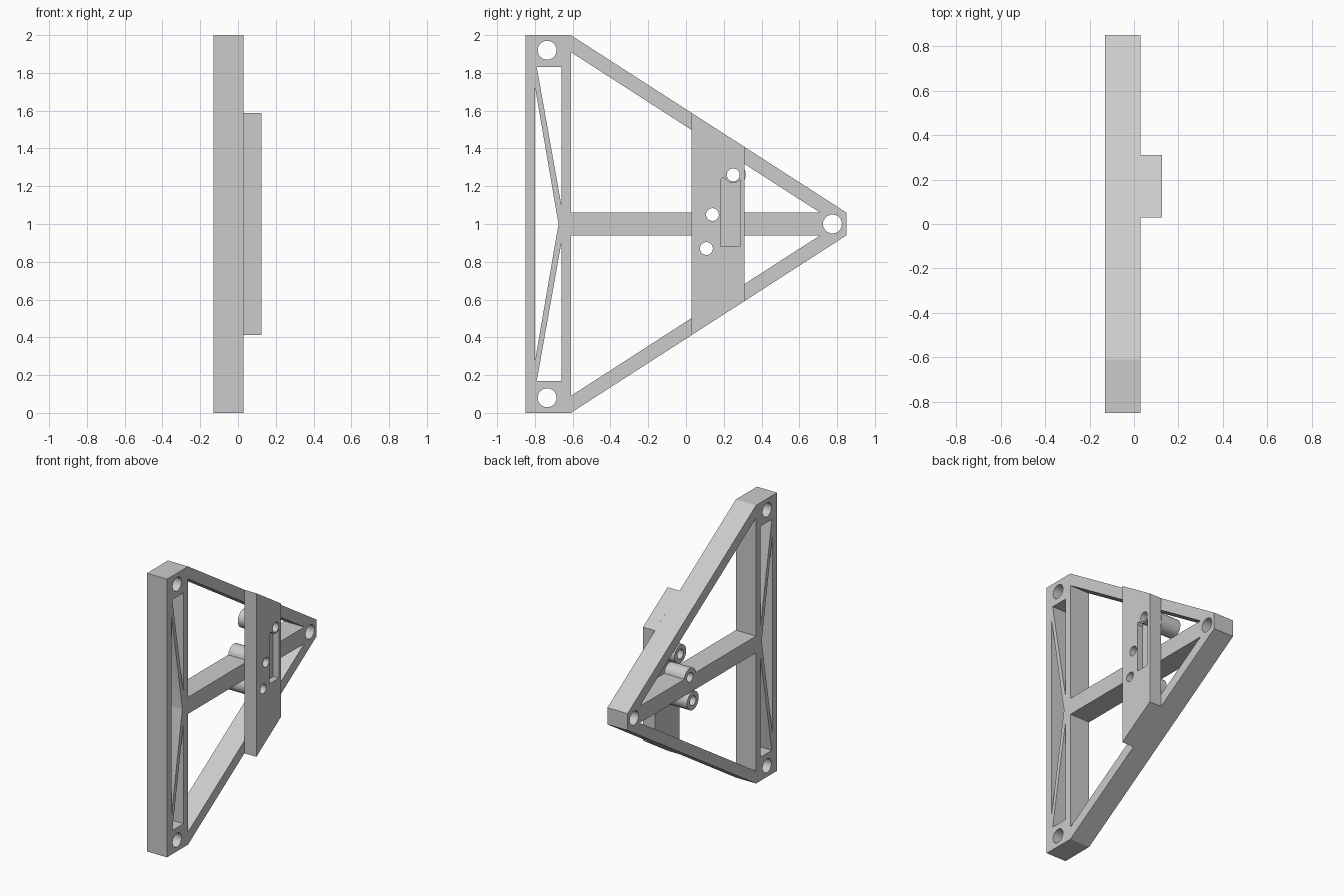
import bpy
import bmesh
from math import cos, sin, pi

cube = bpy.data.objects.get("Cube")
if cube:
    bpy.data.objects.remove(cube, do_unlink=True)

grey = bpy.data.materials.new("light grey")
grey.use_nodes = True
grey.diffuse_color = (0.6, 0.6, 0.6, 1)
grey.node_tree.nodes["Principled BSDF"].inputs["Base Color"].default_value = (0.6, 0.6, 0.6, 1)

BACK, MID, FACE = -0.13, 0.03, 0.125   # depth planes along x


def prism(name, points, x0, x1):
    """Extrude a (y, z) outline from x0 to x1."""
    bm = bmesh.new()
    base = bm.faces.new([bm.verts.new((x0, y, z)) for y, z in points])
    top = bmesh.ops.extrude_face_region(bm, geom=[base])["geom"]
    bmesh.ops.translate(bm, vec=(x1 - x0, 0, 0),
                        verts=[v for v in top if isinstance(v, bmesh.types.BMVert)])
    bmesh.ops.recalc_face_normals(bm, faces=bm.faces)
    mesh = bpy.data.meshes.new(name)
    bm.to_mesh(mesh)
    bm.free()
    mesh.materials.append(grey)
    obj = bpy.data.objects.new(name, mesh)
    bpy.context.collection.objects.link(obj)
    return obj


def circle(y, z, r, n=40):
    return [(y + r * cos(2 * pi * i / n), z + r * sin(2 * pi * i / n)) for i in range(n)]


def mirrored(points):
    return [(y, 2 - z) for y, z in points]


def cut(obj, outline, x0=-0.3, x1=0.3):
    """Subtract an extruded outline from an object."""
    cutter = prism("cutter", outline, x0, x1)
    cutter.hide_render = True
    mod = obj.modifiers.new("cut", "BOOLEAN")
    mod.operation, mod.solver, mod.object = "DIFFERENCE", "EXACT", cutter
    bpy.context.view_layer.objects.active = obj
    bpy.ops.object.modifier_apply(modifier=mod.name)
    bpy.data.objects.remove(cutter, do_unlink=True)


# Triangular frame with its openings and corner holes
half = [(-0.85, 2), (-0.61, 2), (0.85, 1.06)]
frame = prism("frame", half + mirrored(half)[::-1], BACK, MID)
side_opening = [(-0.61, 1.06), (0.71, 1.06), (-0.61, 1.91)]
post_opening = [(-0.79, 1.83), (-0.66, 1.83), (-0.66, 1.10)]
corner_hole = circle(-0.735, 1.92, 0.05)
for outline in (side_opening, post_opening, corner_hole):
    cut(frame, outline)
    cut(frame, mirrored(outline))
cut(frame, [(-0.80, 1.73), (-0.80, 0.27), (-0.675, 1)])
cut(frame, circle(0.775, 1, 0.05))

# Mounting plate across the frame
plate_half = [(0.03, 1.588), (0.31, 1.408)]
plate = prism("mounting_plate", plate_half + mirrored(plate_half)[::-1], MID, FACE)

# Blind slot whose top curves around the upper hole
arc = [(0.248 + 0.046 * cos(a), 1.262 + 0.046 * sin(a))
       for a in (pi * (1.15 + 0.7 * i / 10) for i in range(11))]
slot = [(0.285, 0.88), (0.285, 1.235)] + arc[::-1][1:] + [(0.193, 1.245), (0.182, 1.23), (0.182, 0.88)]
cut(plate, slot, FACE - 0.045, 0.3)

# Bored bosses behind the plate
parts = [frame, plate]
bores = [(0.25, 1.26), (0.14, 1.05), (0.108, 0.87)]
for name, (y, z) in zip(("upper_boss", "middle_boss", "lower_boss"), bores):
    parts.append(prism(name, circle(y, z, 0.066), BACK, MID))
    cut(parts[-1], circle(y, z, 0.034))
    cut(plate, circle(y, z, 0.034))
cut(frame, circle(*bores[1], 0.034))

# Smooth the round walls and keep the edges sharp
for obj in parts:
    bpy.ops.object.select_all(action="DESELECT")
    obj.select_set(True)
    bpy.context.view_layer.objects.active = obj
    bpy.ops.object.shade_smooth_by_angle(angle=0.5)
